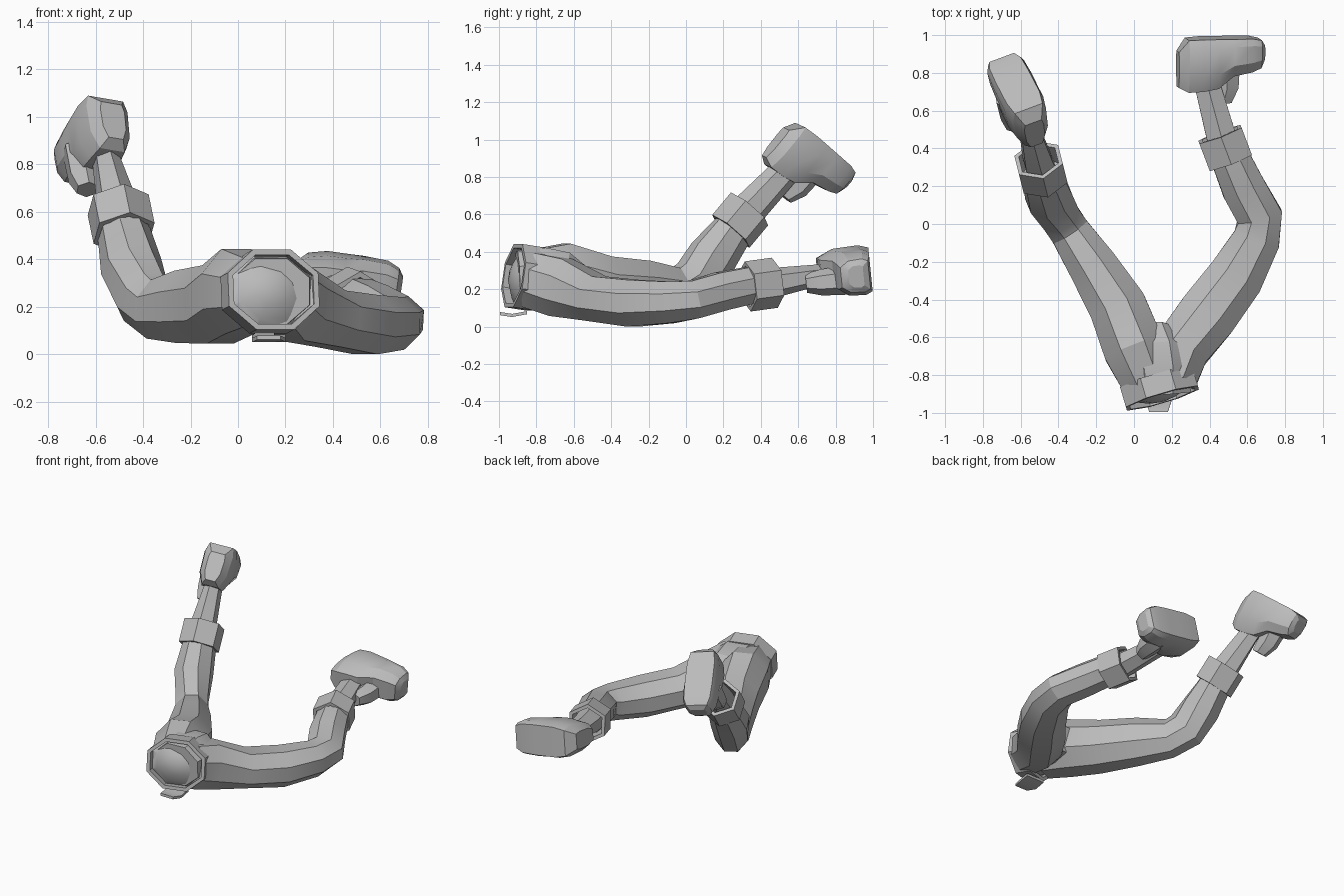
import bpy, bmesh, math
from mathutils import Vector

if "Cube" in bpy.data.objects:
    bpy.data.objects.remove(bpy.data.objects["Cube"])

grey = bpy.data.materials.new("plain_grey")
grey.use_nodes = True
grey.diffuse_color = (0.5, 0.5, 0.5, 1)
grey.node_tree.nodes["Principled BSDF"].inputs["Base Color"].default_value = (0.5, 0.5, 0.5, 1)


def ring(centre, direction, wide, tall, sides=8):
    """Polygon of points around a centre, square to a direction."""
    d = Vector(direction).normalized()
    side = d.cross(Vector((0, 0, 1))).normalized()
    up = side.cross(d)
    c = Vector(centre)
    out = []
    for i in range(sides):
        a = math.tau * (i + 0.5) / sides
        out.append(c + side * wide * math.cos(a) + up * tall * math.sin(a))
    return out


def skin(name, rings, capped=True, looped=False):
    """Join a row of polygons into one surface."""
    bm = bmesh.new()
    rows = [[bm.verts.new(p) for p in r] for r in rings]
    pairs = list(zip(rows, rows[1:]))
    if looped:
        pairs.append((rows[-1], rows[0]))
    n = len(rows[0])
    for a, b in pairs:
        for i in range(n):
            j = (i + 1) % n
            bm.faces.new((a[i], a[j], b[j], b[i]))
    if capped and not looped:
        bm.faces.new(rows[0])
        bm.faces.new(rows[-1])
    bmesh.ops.recalc_face_normals(bm, faces=bm.faces)
    mesh = bpy.data.meshes.new(name)
    bm.to_mesh(mesh)
    bm.free()
    mesh.materials.append(grey)
    ob = bpy.data.objects.new(name, mesh)
    bpy.context.collection.objects.link(ob)
    bpy.ops.object.select_all(action='DESELECT')
    ob.select_set(True)
    bpy.context.view_layer.objects.active = ob
    bpy.ops.object.shade_smooth_by_angle(angle=math.radians(25))
    return ob


def limb(name, stations, sides=8):
    """Tapering limb through (centre, half width, half height) stations."""
    pts = [Vector(s[0]) for s in stations]
    rings = []
    for i, (c, w, t) in enumerate(stations):
        before, after = pts[max(i - 1, 0)], pts[min(i + 1, len(pts) - 1)]
        rings.append(ring(c, after - before, w, t, sides))
    return skin(name, rings)


def band(name, start, end, wide, tall, wall, sides):
    """Open ring with a visible wall thickness."""
    d = Vector(end) - Vector(start)
    shapes = [(start, 0), (end, 0), (end, wall), (start, wall)]
    return skin(name, [ring(c, d, wide - w, tall - w, sides) for c, w in shapes], looped=True)


def foot(side_name, origin, toe, sole, breadth):
    """Boot whose sole faces along 'sole' and whose tip points along 'toe'."""
    o, n = Vector(origin), Vector(sole).normalized()
    t = Vector(toe)
    t = (t - n * t.dot(n)).normalized()
    s = n.cross(t)
    half = [(0.85, 0), (1, 0.2), (0.95, 0.7), (0.6, 1)]
    outline = half + [(-w, d) for w, d in reversed(half)]
    rows = []
    # Stations from heel to tip: position, sole inset, depth, relative width
    for along, inset, deep, wide in [(-0.15, 0.07, 0.26, 0.5), (-0.1, 0.005, 0.285, 0.85),
                                     (-0.02, 0, 0.28, 1), (0.06, 0, 0.265, 1),
                                     (0.14, 0, 0.2, 1), (0.24, 0, 0.18, 0.95),
                                     (0.29, 0.01, 0.16, 0.75), (0.31, 0.04, 0.12, 0.5)]:
        rows.append([o + t * along + s * breadth * wide * w - n * (inset + (deep - inset) * d)
                     for w, d in outline])
    skin(side_name + "_foot", rows)
    # Small tongue in front of the ankle
    rows = [ring(o + t * a + s * 0.04 - n * d, n, r, r, 6)
            for a, d, r in [(0.1, 0.35, 0.05), (0.12, 0.27, 0.07), (0.12, 0.12, 0.08)]]
    skin(side_name + "_ankle_tongue", rows)


# Pelvis, recessed waist and belt
limb("pelvis", [((0.14, -0.9, 0.265), 0.175, 0.15), ((0.13, -0.76, 0.27), 0.2, 0.165),
                ((0.12, -0.65, 0.26), 0.18, 0.15), ((0.12, -0.54, 0.23), 0.07, 0.09)])
belt_axis = Vector((0.28, -0.95, 0.15)).normalized()
belt_mid = Vector((0.135, -0.87, 0.265))
band("belt", belt_mid - belt_axis * 0.055, belt_mid + belt_axis * 0.055, 0.215, 0.185, 0.025, 8)
skin("waist_cap", [ring(belt_mid + belt_axis * h, belt_axis, r, r * 0.86)
                   for h, r in [(0, 0.195), (0.03, 0.15), (0.06, 0.08), (0.07, 0.03)]])
skin("belt_flap", [ring((0.13, y, z), (0, -1, 0.1), w, 0.012, 4)
                   for y, z, w in [(-0.85, 0.075, 0.1), (-0.93, 0.06, 0.1), (-0.995, 0.07, 0.07)]])

# Right leg, bent upwards at the knee
limb("right_leg", [((0.07, -0.83, 0.26), 0.15, 0.16), ((0, -0.66, 0.265), 0.175, 0.195),
                   ((-0.085, -0.44, 0.21), 0.165, 0.18), ((-0.22, -0.22, 0.2), 0.14, 0.165),
                   ((-0.34, -0.04, 0.19), 0.115, 0.135), ((-0.4, 0.05, 0.24), 0.115, 0.14),
                   ((-0.45, 0.14, 0.37), 0.13, 0.135), ((-0.485, 0.26, 0.53), 0.11, 0.11)])
band("right_cuff", (-0.48, 0.24, 0.51), (-0.505, 0.34, 0.63), 0.138, 0.135, 0.025, 6)
limb("right_ankle", [((-0.485, 0.27, 0.54), 0.09, 0.1), ((-0.51, 0.34, 0.63), 0.085, 0.095),
                     ((-0.56, 0.53, 0.83), 0.055, 0.08)], 6)
foot("right", (-0.595, 0.685, 1.02), (-0.36, 0.7, -0.58), (-0.1, 0.62, 0.77), 0.11)

# Left leg, bent inwards at the knee
limb("left_leg", [((0.2, -0.83, 0.25), 0.14, 0.16), ((0.245, -0.67, 0.21), 0.16, 0.17),
                  ((0.39, -0.48, 0.15), 0.17, 0.13), ((0.54, -0.28, 0.125), 0.16, 0.135),
                  ((0.65, -0.08, 0.13), 0.135, 0.12), ((0.665, 0.04, 0.145), 0.13, 0.11),
                  ((0.58, 0.19, 0.19), 0.125, 0.11), ((0.505, 0.36, 0.225), 0.11, 0.105)])
band("left_cuff", (0.51, 0.33, 0.215), (0.455, 0.475, 0.235), 0.138, 0.135, 0.025, 6)
limb("left_ankle", [((0.5, 0.36, 0.22), 0.095, 0.09), ((0.46, 0.47, 0.235), 0.09, 0.08),
                    ((0.39, 0.73, 0.28), 0.078, 0.055)], 6)
foot("left", (0.38, 0.985, 0.32), (1, -0.03, -0.15), (0, 0.99, 0.1), 0.12)
